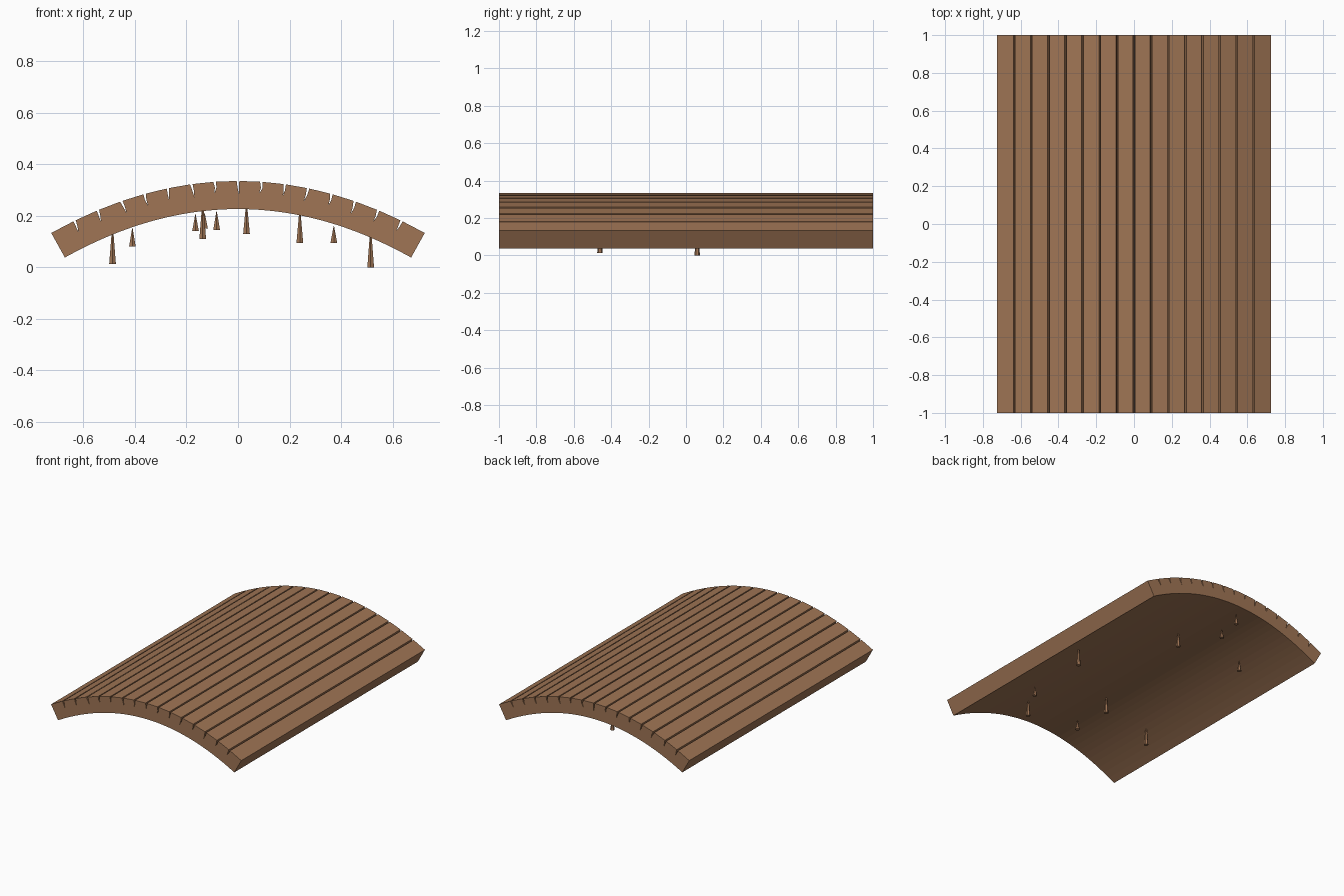
import bpy, bmesh, math, random
from mathutils import Vector

if "Cube" in bpy.data.objects:
    bpy.data.objects.remove(bpy.data.objects["Cube"])

random.seed(4)
HALF_W, HALF_L, CROWN, BEND, THICK = 0.725, 1.0, 0.335, 0.384, 0.109
PLANKS = 16

wood = bpy.data.materials.new("warm brown wood")
wood.diffuse_color = (0.35, 0.178, 0.09, 1)
wood.use_nodes = True
wood.node_tree.nodes["Principled BSDF"].inputs["Base Color"].default_value = wood.diffuse_color


def on_arch(x, depth=0.0, shift=0.0):
    """Point on the arch at x, sunk along the normal and moved along the surface."""
    slope = -2 * BEND * x
    n = Vector((-slope, 1)).normalized()
    t = Vector((n.y, -n.x))
    return Vector((x, CROWN - BEND * x * x)) - n * depth + t * shift


def add_object(name, bm):
    bmesh.ops.recalc_face_normals(bm, faces=bm.faces)
    mesh = bpy.data.meshes.new(name)
    bm.to_mesh(mesh)
    bm.free()
    mesh.materials.append(wood)
    obj = bpy.data.objects.new(name, mesh)
    bpy.context.collection.objects.link(obj)
    return obj


# Arched slab: upper outline with a crooked narrow crack between planks
outline = [on_arch(-HALF_W)]
for i in range(1, PLANKS):
    x = HALF_W * (2 * i / PLANKS - 1)
    bend, tip = random.uniform(-0.004, 0.004), random.uniform(-0.007, 0.007)
    depth = random.uniform(0.042, 0.052)
    outline += [on_arch(x, 0, -0.005),
                on_arch(x, depth * 0.5, bend - 0.003),
                on_arch(x, depth, tip),
                on_arch(x, depth * 0.5, bend + 0.003),
                on_arch(x, 0, 0.005)]
outline.append(on_arch(HALF_W))

# Smooth underside, right to left
SEGMENTS = 32
outline += [on_arch(HALF_W * (1 - 2 * i / SEGMENTS), THICK)
            for i in range(SEGMENTS + 1)]

bm = bmesh.new()
face = bm.faces.new([bm.verts.new((p.x, -HALF_L, p.y)) for p in outline])
ext = bmesh.ops.extrude_face_region(bm, geom=[face])
bmesh.ops.translate(bm, vec=(0, 2 * HALF_L, 0),
                    verts=[v for v in ext["geom"] if isinstance(v, bmesh.types.BMVert)])
add_object("arched_plank_slab", bm)

# Tapered pegs under the slab: x, y, base height, tip height
pegs = [(-0.487, -0.46, 0.013, 0.135), (-0.41, 0.56, 0.08, 0.152),
        (-0.165, -0.76, 0.14, 0.205), (-0.137, -0.44, 0.11, 0.23),
        (-0.13, 0.72, 0.15, 0.21), (-0.083, 0.92, 0.145, 0.217),
        (0.033, 0.48, 0.13, 0.23), (0.24, -0.77, 0.095, 0.205),
        (0.372, -0.545, 0.095, 0.16), (0.515, 0.06, 0.0, 0.125)]
for i, (x, y, low, high) in enumerate(pegs):
    bm = bmesh.new()
    h = high - low
    bmesh.ops.create_cone(bm, cap_ends=True, segments=6,
                          radius1=0.015, radius2=0.004 if h > 0.09 else 0.001, depth=h)
    bmesh.ops.translate(bm, verts=bm.verts, vec=(x, y, (low + high) / 2))
    add_object(f"peg_{i + 1}", bm)
